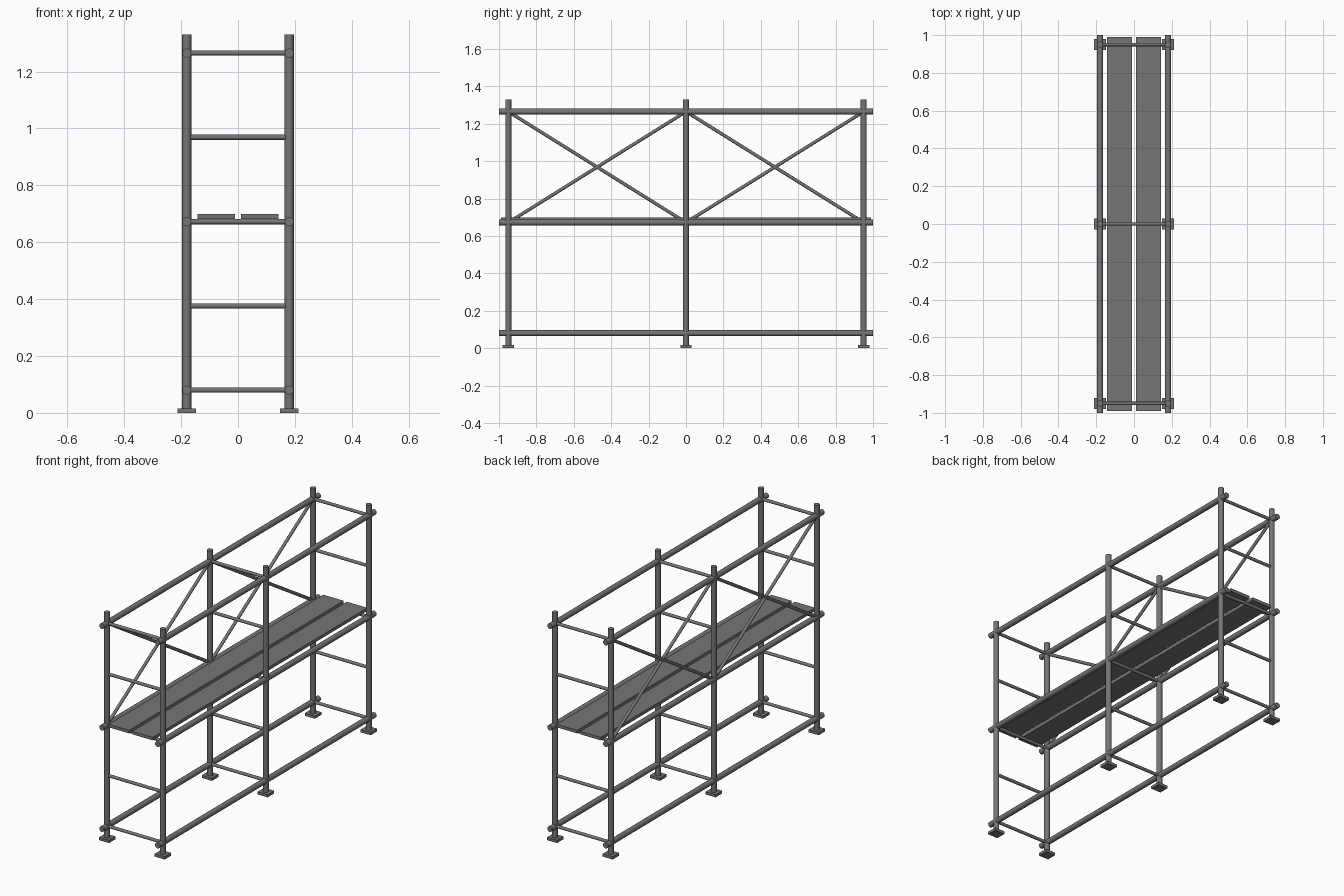
import bpy, bmesh
from mathutils import Vector

if "Cube" in bpy.data.objects:
    bpy.data.objects.remove(bpy.data.objects["Cube"])

PX = 0.18                      # post offset in x
YS = (-0.95, 0.0, 0.95)        # frame positions
LEVELS = (0.08, 0.672, 1.265)  # ledger heights

steel = bpy.data.materials.new("dark_steel")
steel.diffuse_color = (0.18, 0.18, 0.18, 1)
steel.use_nodes = True
steel.node_tree.nodes["Principled BSDF"].inputs["Base Color"].default_value = steel.diffuse_color


def tube(name, a, b, r, sides=16):
    a, b = Vector(a), Vector(b)
    d = b - a
    bpy.ops.mesh.primitive_cylinder_add(vertices=sides, radius=r, depth=d.length, location=(a + b) / 2)
    o = bpy.context.object
    o.name = name
    o.rotation_euler = d.to_track_quat('Z', 'Y').to_euler()
    o.data.materials.append(steel)
    bpy.ops.object.shade_smooth_by_angle()
    return o


def box(name, loc, size):
    bpy.ops.mesh.primitive_cube_add(size=1, location=loc)
    o = bpy.context.object
    o.name = name
    o.scale = size
    o.data.materials.append(steel)
    bpy.ops.object.transform_apply(location=False, rotation=False, scale=True)
    return o


for x in (-PX, PX):
    # upright posts on square foot plates
    for y in YS:
        tube("upright_post", (x, y, 0.005), (x, y, 1.33), 0.016)
        box("foot_plate", (x, y, 0.008), (0.065, 0.06, 0.016))
    # long horizontal ledgers
    for z in LEVELS:
        tube("ledger", (x, -1, z), (x, 1, z), 0.016)

# ladder rungs across each frame
for y in YS:
    for z in (0.08, 0.376, 0.672, 0.969, 1.265):
        tube("cross_rung", (-PX, y, z), (PX, y, z), 0.009)

# crossed braces on the upper left side
lo, hi = LEVELS[1], LEVELS[2]
for y0, y1 in zip(YS, YS[1:]):
    tube("brace", (-PX, y0, lo), (-PX, y1, hi), 0.009)
    tube("brace", (-PX, y0, hi), (-PX, y1, lo), 0.009)

# walking planks
for x in (-0.0765, 0.0765):
    box("plank", (x, 0, 0.690), (0.132, 1.98, 0.018))
